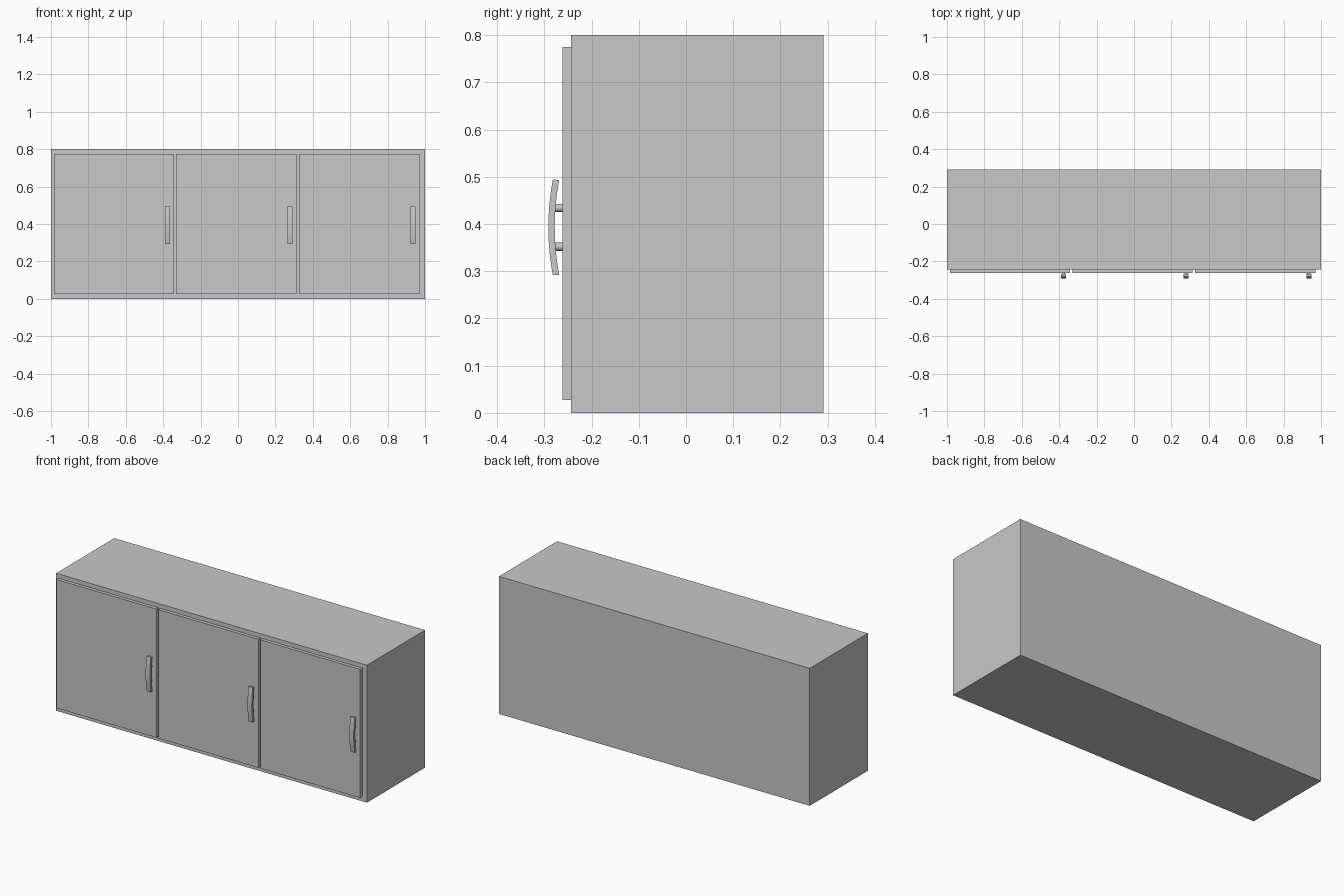
import bpy
import bmesh
import math

cube = bpy.data.objects.get("Cube")
if cube:
    bpy.data.objects.remove(cube, do_unlink=True)

# One plain grey for the whole cabinet
grey = bpy.data.materials.new("light_grey")
grey.use_nodes = True
colour = (0.58, 0.58, 0.58, 1)
grey.diffuse_color = colour
grey.node_tree.nodes["Principled BSDF"].inputs["Base Color"].default_value = colour


def add_object(name, bm):
    bmesh.ops.recalc_face_normals(bm, faces=bm.faces)
    mesh = bpy.data.meshes.new(name)
    bm.to_mesh(mesh)
    bm.free()
    mesh.materials.append(grey)
    obj = bpy.data.objects.new(name, mesh)
    bpy.context.collection.objects.link(obj)
    return obj


def box(name, low, high):
    bm = bmesh.new()
    bmesh.ops.create_cube(bm, size=1)
    for v in bm.verts:
        v.co = [(a + b) / 2 + c * (b - a) for a, b, c in zip(low, high, v.co)]
    return add_object(name, bm)


def smooth(obj):
    bpy.ops.object.select_all(action="DESELECT")
    obj.select_set(True)
    bpy.context.view_layer.objects.active = obj
    bpy.ops.object.shade_smooth_by_angle(angle=math.radians(35))


def handle_bar(name, x, z, width=0.027, half=0.101, steps=16):
    """Bowed bar: an arched side profile extruded across its width."""
    bm = bmesh.new()
    outer, inner = [], []
    for i in range(steps + 1):
        t = 2 * i / steps - 1
        bow = 0.0095 * t * t
        outer.append((x - width / 2, -0.2915 + bow, z + half * t))
        inner.append((x - width / 2, -0.2780 + bow, z + half * t * 0.995))
    face = bm.faces.new([bm.verts.new(p) for p in outer + inner[::-1]])
    ext = bmesh.ops.extrude_face_region(bm, geom=[face], use_keep_orig=True)
    moved = [g for g in ext["geom"] if isinstance(g, bmesh.types.BMVert)]
    bmesh.ops.translate(bm, verts=moved, vec=(width, 0, 0))
    smooth(add_object(name, bm))


def handle_post(name, x, z):
    bm = bmesh.new()
    bmesh.ops.create_cone(bm, cap_ends=True, segments=16,
                          radius1=0.0088, radius2=0.0088, depth=0.022)
    for v in bm.verts:
        v.co = (x + v.co.x, v.co.z - 0.27, z + v.co.y)
    smooth(add_object(name, bm))


# Carcass
box("cabinet_body", (-1, -0.243, 0), (1, 0.291, 0.8))

# Three doors, each with a bowed handle on two posts
pitch = 0.656
for i, side in enumerate(("right", "middle", "left")):
    left_edge = -0.985 + pitch * i
    box(side + "_door", (left_edge, -0.262, 0.027),
        (left_edge + 0.643, -0.242, 0.775))
    x = -0.377 + pitch * i
    handle_bar(side + "_handle_bar", x, 0.393)
    for level, offset in (("lower", -0.041), ("upper", 0.041)):
        handle_post(f"{side}_handle_{level}_post", x, 0.393 + offset)
